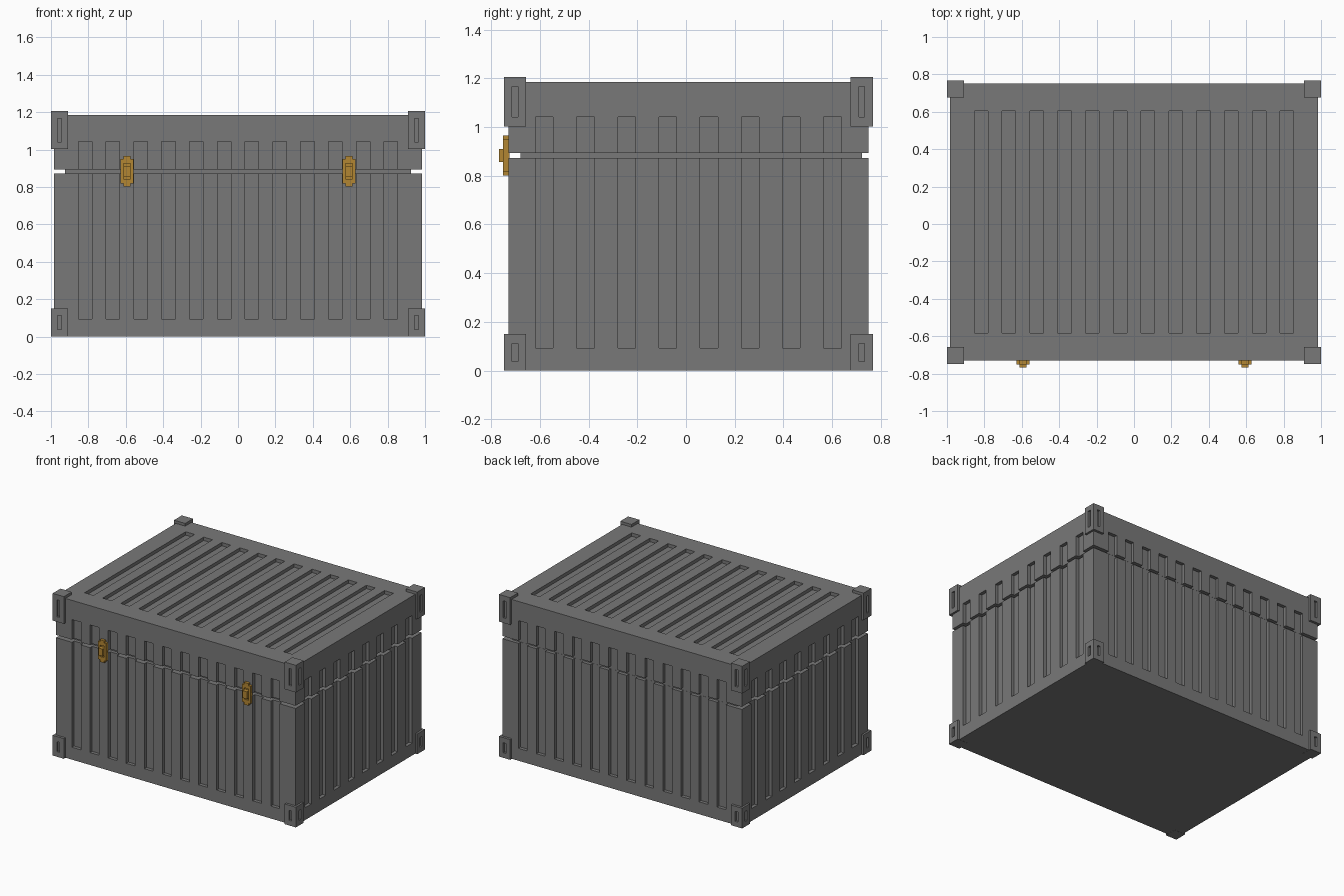
import bpy, bmesh
from mathutils import Matrix

if "Cube" in bpy.data.objects:
    bpy.data.objects.remove(bpy.data.objects["Cube"], do_unlink=True)


def material(name, color):
    m = bpy.data.materials.new(name)
    m.use_nodes = True
    m.diffuse_color = color
    m.node_tree.nodes["Principled BSDF"].inputs["Base Color"].default_value = color
    return m


GREY = material("grey metal", (0.19, 0.19, 0.19, 1))
BRASS = material("brass", (0.45, 0.24, 0.032, 1))


def boxes(name, spans, mat):
    """One object made of boxes, each given as (x0, x1, y0, y1, z0, z1)."""
    bm = bmesh.new()
    for x0, x1, y0, y1, z0, z1 in spans:
        place = Matrix.Translation(((x0 + x1) / 2, (y0 + y1) / 2, (z0 + z1) / 2))
        size = Matrix.Diagonal((x1 - x0, y1 - y0, z1 - z0, 1))
        bmesh.ops.create_cube(bm, size=1, matrix=place @ size)
    me = bpy.data.meshes.new(name)
    bm.to_mesh(me)
    bm.free()
    me.materials.append(mat)
    ob = bpy.data.objects.new(name, me)
    bpy.context.collection.objects.link(ob)
    return ob


def carve(ob, spans):
    """Cut boxes out of an object and keep the finished mesh."""
    cutter = boxes("cutter", spans, ob.data.materials[0])
    cutter.hide_render = True
    mod = ob.modifiers.new("carve", 'BOOLEAN')
    mod.operation = 'DIFFERENCE'
    mod.solver = 'EXACT'
    mod.object = cutter
    deps = bpy.context.evaluated_depsgraph_get()
    mesh = bpy.data.meshes.new_from_object(ob.evaluated_get(deps))
    ob.modifiers.clear()
    ob.data = mesh
    bpy.data.objects.remove(cutter, do_unlink=True)


# Main dimensions
X, Y0, Y1, CY = 0.985, -0.73, 0.75, 0.01
SEAM0, SEAM1, TOP = 0.873, 0.893, 1.185
DEPTH, HALF, OUT = 0.025, 0.0365, 0.1

# Pressed grooves: twelve on front, back and top, eight on each side
wall_cuts, top_cuts = [], []
for i in range(12):
    x = -0.8175 + i * 1.635 / 11
    wall_cuts.append((x - HALF, x + HALF, Y0 - OUT, Y0 + DEPTH, 0.093, 1.042))
    wall_cuts.append((x - HALF, x + HALF, Y1 - DEPTH, Y1 + OUT, 0.093, 1.042))
    top_cuts.append((x - HALF, x + HALF, -0.582, 0.605, TOP - DEPTH, TOP + OUT))
for i in range(8):
    y = CY - 0.592 + i * 1.184 / 7
    wall_cuts.append((-X - OUT, -X + DEPTH, y - HALF, y + HALF, 0.093, 1.042))
    wall_cuts.append((X - DEPTH, X + OUT, y - HALF, y + HALF, 0.093, 1.042))

# Case body, lid and the inner lip seen in the seam
body = boxes("case_body", [(-X, X, Y0, Y1, 0.001, SEAM0)], GREY)
carve(body, wall_cuts)
lid = boxes("case_lid", [(-X, X, Y0, Y1, SEAM1, TOP)], GREY)
carve(lid, wall_cuts + top_cuts)
boxes("seam_lip", [(-0.925, 0.925, -0.68, 0.724, 0.85, 0.915)], GREY)

# Corner blocks with a slot in each outward face
for sx, side in ((1, "left"), (-1, "right")):
    for sy, end in ((-1, "front"), (1, "back")):
        for z0, z1, level in ((0, 0.15, "lower"), (1.003, 1.205, "upper")):
            cx, cy = sx * 0.954, CY + sy * 0.7125
            r, w, d = 0.046, 0.0115, 0.015
            block = boxes(f"corner_{level}_{end}_{side}",
                          [(cx - r, cx + r, cy - r, cy + r, z0, z1)], GREY)
            fx, fy = cx + sx * r, cy + sy * r
            s0, s1 = z0 + 0.038, z1 - 0.038
            carve(block, [(fx - d, fx + d, cy - w, cy + w, s0, s1),
                          (cx - w, cx + w, fy - d, fy + d, s0, s1)])

# Latches: stepped frame around a recess, with a raised grip across it
for sx, side in ((1, "left"), (-1, "right")):
    c, back, face = sx * 0.593, Y0 + 0.004, -0.751
    spans = [(c - 0.034, c - 0.018, back, face, 0.818, 0.95),
             (c + 0.018, c + 0.034, back, face, 0.818, 0.95),
             (c - 0.018, c + 0.018, back, face, 0.802, 0.842),
             (c - 0.018, c + 0.018, back, face, 0.926, 0.966),
             (c - 0.018, c + 0.018, back, -0.738, 0.842, 0.926),
             (c - 0.018, c + 0.018, -0.738, -0.768, 0.857, 0.911)]
    spans = [(a, b, min(p, q), max(p, q), e, f) for a, b, p, q, e, f in spans]
    boxes(f"latch_{side}", spans, BRASS)
